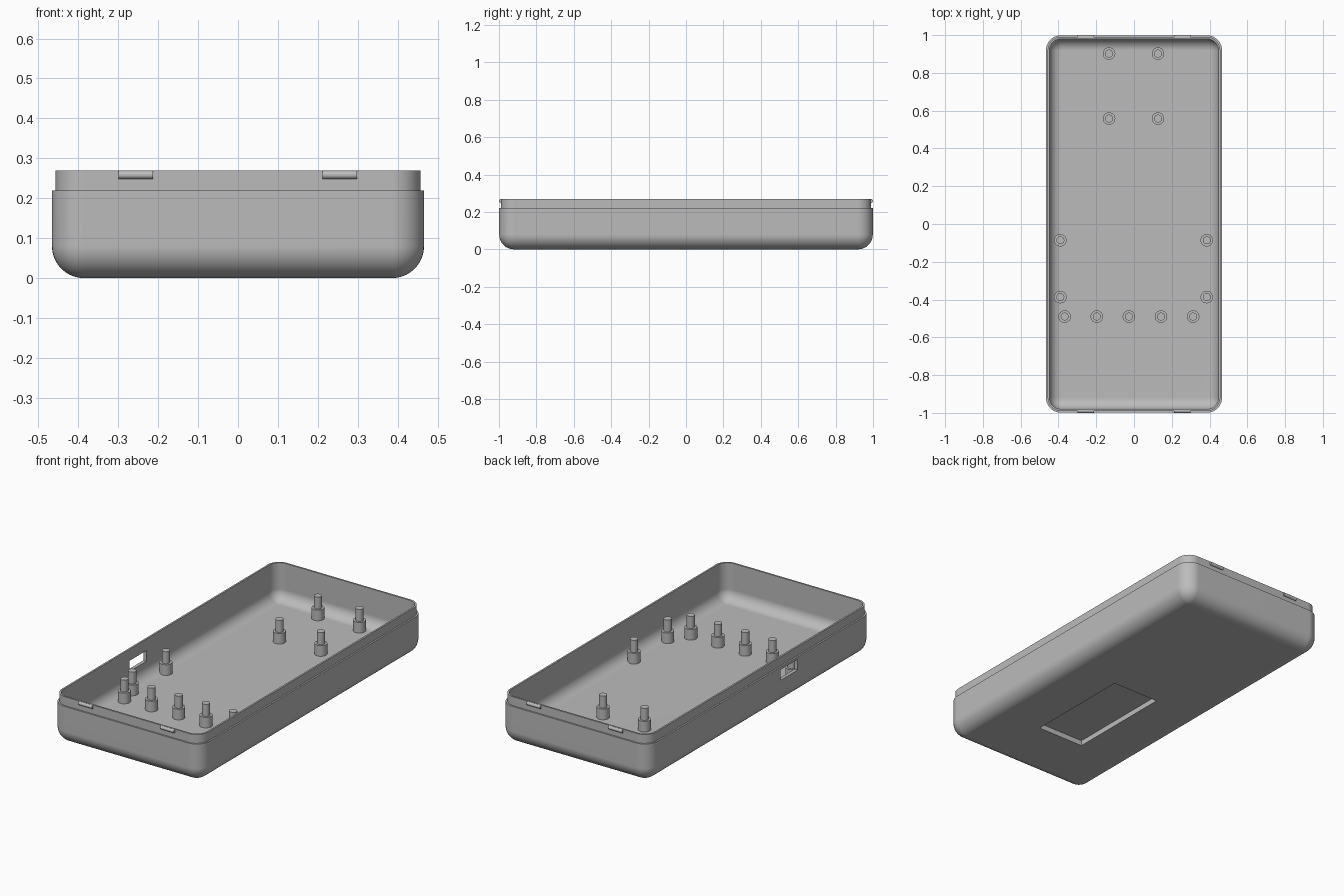
import bpy, bmesh, math
from mathutils import Matrix

cube = bpy.data.objects.get("Cube")
if cube:
    bpy.data.objects.remove(cube, do_unlink=True)

grey = bpy.data.materials.new("plain grey")
grey.use_nodes = True
GREY = (0.5, 0.5, 0.5, 1)
grey.diffuse_color = GREY
grey.node_tree.nodes["Principled BSDF"].inputs["Base Color"].default_value = GREY


def make_object(name, bm):
    bmesh.ops.recalc_face_normals(bm, faces=bm.faces[:])
    mesh = bpy.data.meshes.new(name)
    bm.to_mesh(mesh)
    bm.free()
    mesh.materials.append(grey)
    ob = bpy.data.objects.new(name, mesh)
    bpy.context.collection.objects.link(ob)
    return ob


def activate(ob):
    bpy.ops.object.select_all(action='DESELECT')
    ob.select_set(True)
    bpy.context.view_layer.objects.active = ob


def smooth(ob):
    activate(ob)
    bpy.ops.object.shade_smooth_by_angle(angle=math.radians(30))


def box(name, x, y, z):
    """Box spanning three (low, high) ranges."""
    bm = bmesh.new()
    size = Matrix.Diagonal([b - a for a, b in (x, y, z)] + [1])
    mid = Matrix.Translation([(a + b) / 2 for a, b in (x, y, z)])
    bmesh.ops.create_cube(bm, size=1, matrix=mid @ size)
    return make_object(name, bm)


# Tray section: (half width, half length, corner radius, height) up the outside, down the inside
STEPS = 10


def fillet(hx, hy, r, z):
    """Rounded bottom edge, from the flat floor at height z up to the wall."""
    rows = []
    for i in range(STEPS + 1):
        t = math.pi / 2 * i / STEPS
        d = r * (1 - math.sin(t))
        rows.append((hx - d, hy - d, r - d, z + r * (1 - math.cos(t))))
    return rows


LIP_X, LIP_Y = 0.457, 0.99
section = fillet(0.466, 0.999, 0.08, 0)
section += [(0.466, 0.999, 0.08, 0.22), (LIP_X, LIP_Y, 0.071, 0.22),
            (LIP_X, LIP_Y, 0.071, 0.27), (0.447, 0.98, 0.061, 0.27)]
section += reversed(fillet(0.447, 0.98, 0.061, 0.06))


def rounded_loop(bm, hx, hy, r, z):
    verts = []
    for q, (sx, sy) in enumerate([(1, 1), (-1, 1), (-1, -1), (1, -1)]):
        for i in range(STEPS + 1):
            a = math.pi / 2 * (q + i / STEPS)
            verts.append(bm.verts.new((sx * (hx - r) + r * math.cos(a),
                                       sy * (hy - r) + r * math.sin(a), z)))
    return verts


bm = bmesh.new()
loops = [rounded_loop(bm, *row) for row in section]
for low, high in zip(loops, loops[1:]):
    for i in range(len(low)):
        j = (i + 1) % len(low)
        bm.faces.new((low[i], low[j], high[j], high[i]))
bm.faces.new(loops[0])
bm.faces.new(loops[-1])
bmesh.ops.remove_doubles(bm, verts=bm.verts[:], dist=0.0001)
tray = make_object("tray", bm)

# Cable opening in one long wall, and shallow label recess underneath
cutters = [box("opening_cutter", (-0.6, -0.42), (-0.33, -0.18), (0.145, 0.205)),
           box("recess_cutter", (-0.14, 0.152), (-0.605, 0.02), (-0.1, 0.03))]
activate(tray)
for cutter in cutters:
    mod = tray.modifiers.new("cut", 'BOOLEAN')
    mod.operation = 'DIFFERENCE'
    mod.solver = 'EXACT'
    mod.object = cutter
    bpy.ops.object.modifier_apply(modifier=mod.name)
    bpy.data.objects.remove(cutter, do_unlink=True)
smooth(tray)
weighted = tray.modifiers.new("even shading", 'WEIGHTED_NORMAL')
weighted.keep_sharp = True


# Stepped mounting posts: wide foot with a thin pin
def cylinder(bm, r, low, high, x, y):
    bmesh.ops.create_cone(bm, cap_ends=True, segments=32, radius1=r, radius2=r,
                          depth=high - low,
                          matrix=Matrix.Translation((x, y, (low + high) / 2)))


def post(name, x, y):
    bm = bmesh.new()
    cylinder(bm, 0.033, 0.055, 0.12, x, y)
    cylinder(bm, 0.021, 0.115, 0.188, x, y)
    smooth(make_object(name, bm))


for y in (0.902, 0.558):
    for x in (-0.132, 0.127):
        post("back_post", x, y)
for y in (-0.086, -0.387):
    for x in (-0.39, 0.385):
        post("side_post", x, y)
for i in range(5):
    post("row_post", -0.367 + 0.17 * i, -0.49)

# Rounded snap ridges on the lip at both ends
for side, label in ((-1, "front"), (1, "back")):
    for x in (-0.256, 0.255):
        bm = bmesh.new()
        bmesh.ops.create_cone(bm, cap_ends=True, segments=24, radius1=0.0105,
                              radius2=0.0105, depth=0.086,
                              matrix=Matrix.Translation((x, side * (LIP_Y - 0.0005), 0.2585))
                              @ Matrix.Rotation(math.pi / 2, 4, 'Y'))
        # keep only the half outside the lip
        bmesh.ops.bisect_plane(bm, geom=bm.verts[:] + bm.edges[:] + bm.faces[:],
                               plane_co=(0, side * (LIP_Y - 0.004), 0),
                               plane_no=(0, -side, 0), clear_outer=True)
        smooth(make_object(label + "_snap_ridge", bm))
